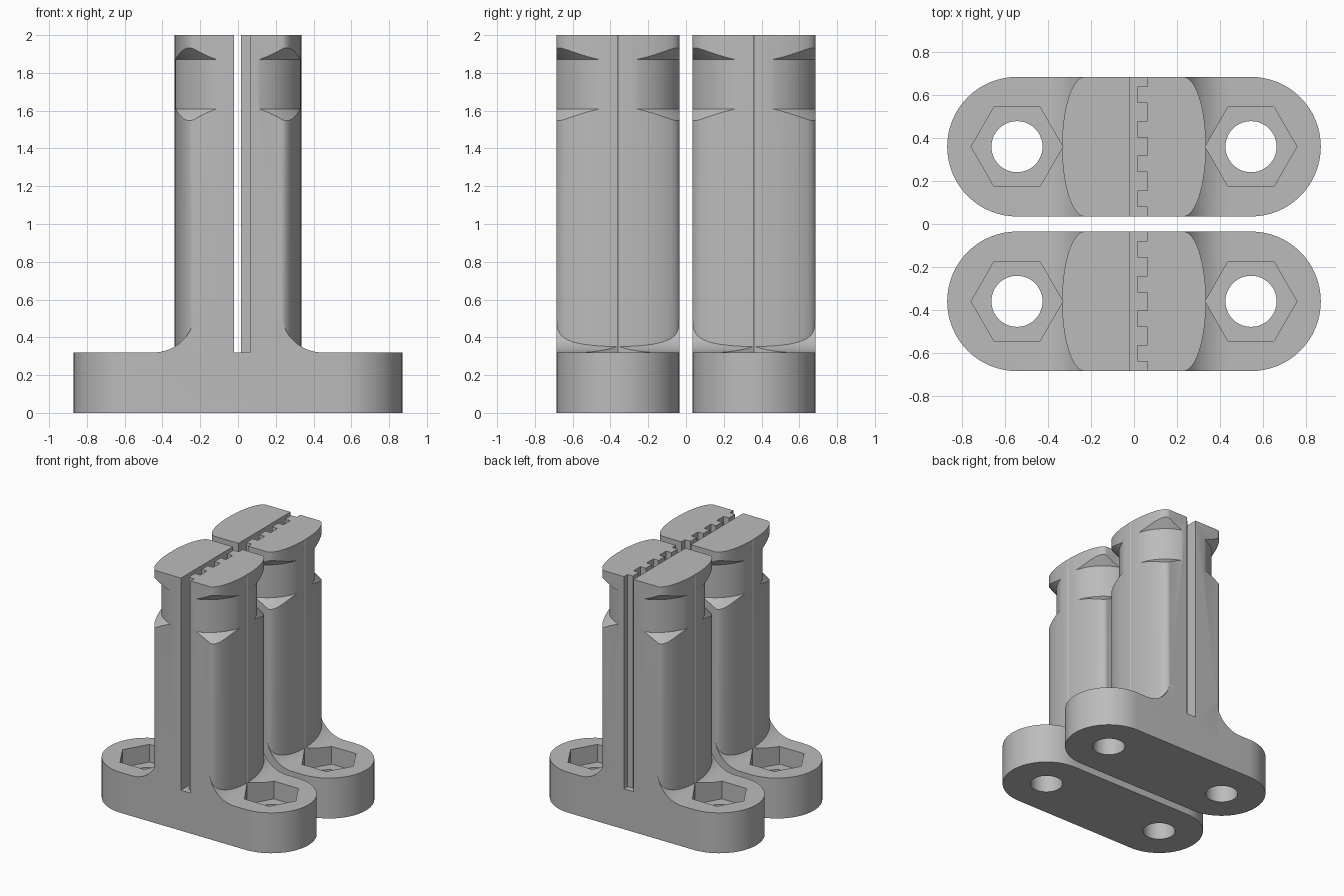
import bpy, bmesh
from math import sin, cos, pi, radians
from mathutils import Vector

cube = bpy.data.objects.get("Cube")
if cube:
    bpy.data.objects.remove(cube, do_unlink=True)

HALF = 0.325      # half depth of one clamp
BOLT_X = 0.545    # bolt hole distance from the middle
BASE_H = 0.32     # height of the foot

grey = bpy.data.materials.new("satin grey")
grey.use_nodes = True
grey.diffuse_color = (0.5, 0.5, 0.5, 1)
grey.node_tree.nodes["Principled BSDF"].inputs["Base Color"].default_value = (0.5, 0.5, 0.5, 1)


def finish(name, bm):
    bmesh.ops.recalc_face_normals(bm, faces=bm.faces)
    mesh = bpy.data.meshes.new(name)
    bm.to_mesh(mesh)
    bm.free()
    mesh.materials.append(grey)
    obj = bpy.data.objects.new(name, mesh)
    bpy.context.scene.collection.objects.link(obj)
    return obj


def prism(name, pts, lo, hi, axis="z"):
    """Extrude a flat outline from lo to hi along z or y."""
    bm = bmesh.new()
    place = (lambda a, b: (a, b, lo)) if axis == "z" else (lambda a, b: (a, lo, b))
    face = bm.faces.new([bm.verts.new(place(a, b)) for a, b in pts])
    new = bmesh.ops.extrude_face_region(bm, geom=[face])["geom"]
    move = Vector((0, 0, hi - lo)) if axis == "z" else Vector((0, hi - lo, 0))
    bmesh.ops.translate(bm, verts=[v for v in new if isinstance(v, bmesh.types.BMVert)], vec=move)
    return finish(name, bm)


def ring(name, profile, steps=96):
    """Closed ring swept around the z axis from (radius, height) points."""
    bm = bmesh.new()
    loops = [[bm.verts.new((r * cos(2 * pi * i / steps), r * sin(2 * pi * i / steps), z))
              for r, z in profile] for i in range(steps)]
    n = len(profile)
    for i in range(steps):
        a, b = loops[i], loops[(i + 1) % steps]
        for j in range(n):
            k = (j + 1) % n
            bm.faces.new((a[j], b[j], b[k], a[k]))
    return finish(name, bm)


def circle(cx, r, n):
    return [(cx + r * cos(2 * pi * i / n), r * sin(2 * pi * i / n)) for i in range(n)]


def rounded_ends(cx, rx, n=32):
    """Bar outline with half-ellipse ends centred at +-cx."""
    right = [(cx + rx * cos(t), HALF * sin(t)) for t in (-pi / 2 + pi * i / n for i in range(n + 1))]
    return right + [(-x, -y) for x, y in right]


def combine(obj, tool, operation):
    mod = obj.modifiers.new(operation.lower(), "BOOLEAN")
    mod.operation, mod.object, mod.solver = operation, tool, "EXACT"
    bpy.context.view_layer.update()
    deps = bpy.context.evaluated_depsgraph_get()
    mesh = bpy.data.meshes.new_from_object(obj.evaluated_get(deps))
    obj.modifiers.clear()
    obj.data = mesh
    bpy.data.objects.remove(tool, do_unlink=True)


# Foot: side outline with concave fillets, trimmed to rounded ends
R = 0.22
arc = [(0.448 - R * sin(t), BASE_H + R - R * cos(t)) for t in (radians(84) * i / 16 for i in range(17))]
side = [(1.0, 0), (1.0, BASE_H)] + arc
outline = side + [(-x, z) for x, z in reversed(side)]
clamp = prism("front_clamp", outline, -0.5, 0.5, "y")
combine(clamp, prism("foot_trim", rounded_ends(BOLT_X, HALF), -0.1, 1), "INTERSECT")

# Post with elliptical sides
combine(clamp, prism("post", rounded_ends(0.23, 0.105), 0.1, 2), "UNION")

# Belt groove around the post, flaring at both ends
groove = [(0.343, 1.61), (0.343, 1.87), (0.443, 1.97), (0.443, 1.51)]
combine(clamp, ring("belt_groove", groove), "DIFFERENCE")

# Toothed slot down the middle
comb = [(-0.02, 0.4), (-0.02, -0.4)]
for i in range(-2, 3):
    low = -0.4 if i == -2 else i * 0.161 - 0.042
    high = 0.4 if i == 2 else i * 0.161 + 0.042
    if i > -2:
        comb.append((0.017, low))
    comb += [(0.064, low), (0.064, high)]
    if i < 2:
        comb.append((0.017, high))
combine(clamp, prism("toothed_slot", comb, BASE_H, 2.2), "DIFFERENCE")

# Bolt holes with hexagonal pockets
for s in (-1, 1):
    combine(clamp, prism("hex_pocket", circle(s * BOLT_X, 0.2136, 6), 0.18, 2.3), "DIFFERENCE")
    combine(clamp, prism("bolt_hole", circle(s * BOLT_X, 0.119, 48), -0.2, 1), "DIFFERENCE")

# Smooth curves, sharp edges, then the second clamp
bpy.ops.object.select_all(action="DESELECT")
clamp.select_set(True)
bpy.context.view_layer.objects.active = clamp
bpy.ops.object.shade_smooth_by_angle(angle=radians(30))
clamp.location.y = -0.36
back = clamp.copy()
back.name = "back_clamp"
back.location.y = 0.36
bpy.context.scene.collection.objects.link(back)
